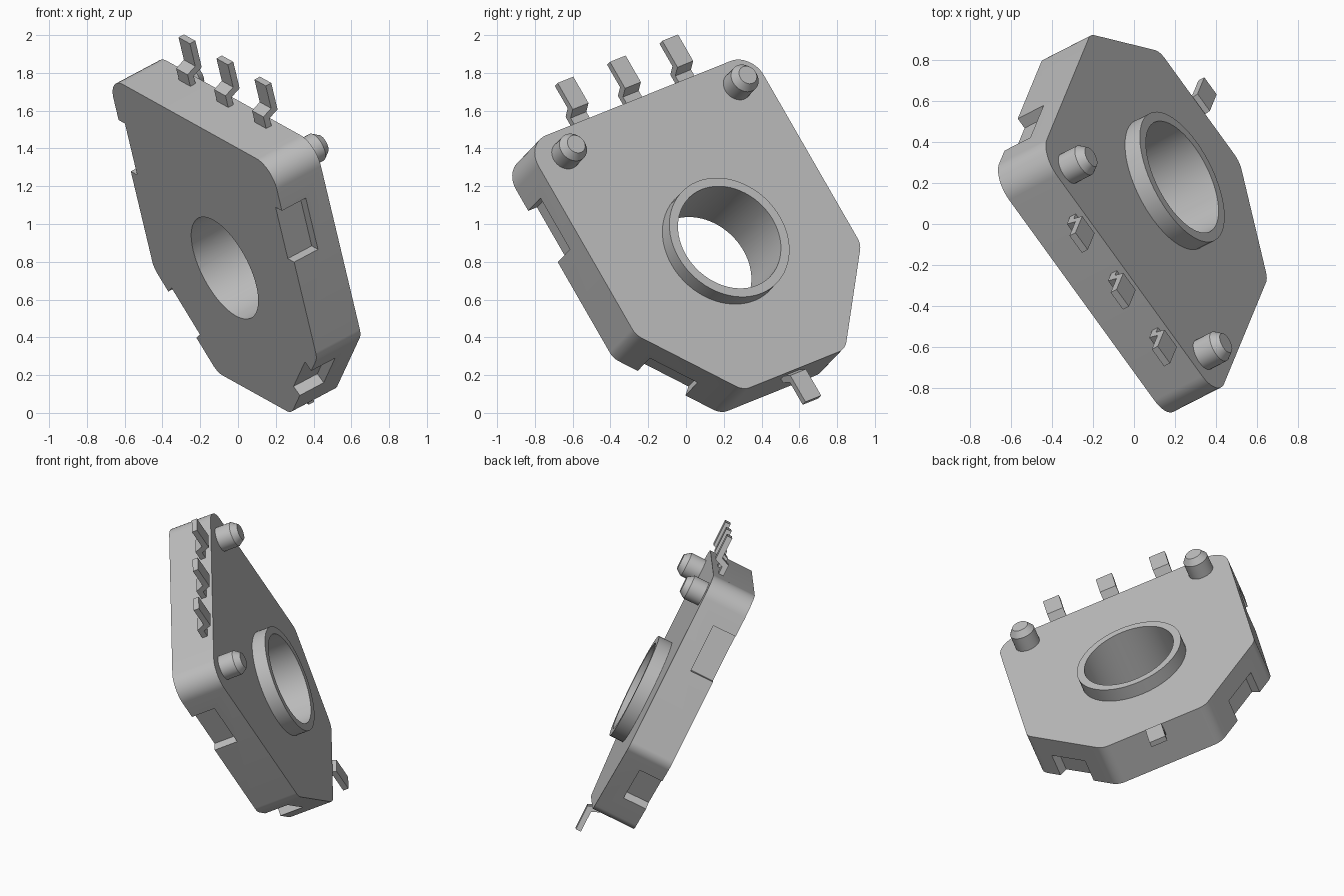
import bpy, bmesh
from math import radians, cos, sin, pi
from mathutils import Vector, Matrix

if "Cube" in bpy.data.objects:
    bpy.data.objects.remove(bpy.data.objects["Cube"], do_unlink=True)

# One grey for everything
grey = bpy.data.materials.new("plain_grey")
grey.use_nodes = True
colour = (0.52, 0.52, 0.52, 1)
grey.diffuse_color = colour
grey.node_tree.nodes["Principled BSDF"].inputs["Base Color"].default_value = colour

# Tilted frame: u along the pin row, v towards the pins, n out of the collar face
n = Vector((0.805, 0.411, 0.428)).normalized()
u = Vector((-0.56, 0.769, 0.309))
u = (u - n * u.dot(n)).normalized()
v = n.cross(u)
frame = Matrix.Translation((0.163, 0.193, 0.891)) @ Matrix((u, v, n)).transposed().to_4x4()

THICK, HOLE_R = 0.29, 0.299


def finish(name, bm):
    bmesh.ops.recalc_face_normals(bm, faces=bm.faces)
    mesh = bpy.data.meshes.new(name)
    bm.to_mesh(mesh)
    bm.free()
    mesh.materials.append(grey)
    obj = bpy.data.objects.new(name, mesh)
    bpy.context.collection.objects.link(obj)
    obj.matrix_world = frame
    return obj


def select_only(obj):
    bpy.ops.object.select_all(action='DESELECT')
    obj.select_set(True)
    bpy.context.view_layer.objects.active = obj


def smooth(obj):
    select_only(obj)
    bpy.ops.object.shade_smooth_by_angle(angle=radians(30))


def prism(name, points, sweep):
    bm = bmesh.new()
    face = bm.faces.new([bm.verts.new(p) for p in points])
    grown = bmesh.ops.extrude_face_region(bm, geom=[face])["geom"]
    bmesh.ops.translate(bm, vec=sweep, verts=[g for g in grown if isinstance(g, bmesh.types.BMVert)])
    return finish(name, bm)


def lathe(name, profile, centre=(0, 0), sides=64, closed=True):
    bm = bmesh.new()
    rings = [[bm.verts.new((centre[0] + r * cos(2 * pi * i / sides),
                            centre[1] + r * sin(2 * pi * i / sides), h))
              for i in range(sides)] for r, h in profile]
    pairs = list(zip(rings, rings[1:]))
    if closed:
        pairs.append((rings[-1], rings[0]))
    else:
        bm.faces.new(rings[0])
        bm.faces.new(rings[-1])
    for lower, upper in pairs:
        for i in range(sides):
            j = (i + 1) % sides
            bm.faces.new((lower[i], lower[j], upper[j], upper[i]))
    return finish(name, bm)


def rounded(corners, steps=10):
    # Replace each (a, b, radius) corner by an arc
    out = []
    for i, (a, b, r) in enumerate(corners):
        p = Vector((a, b))
        d0 = (Vector(corners[i - 1][:2]) - p).normalized()
        d1 = (Vector(corners[(i + 1) % len(corners)][:2]) - p).normalized()
        half = d0.angle(d1) / 2
        centre = p + (d0 + d1).normalized() * r / sin(half)
        start = p + d0 * r * cos(half) / sin(half) - centre
        end = p + d1 * r * cos(half) / sin(half) - centre
        for k in range(steps + 1):
            arm = start.lerp(end, k / steps).normalized() * r
            out.append((*(centre + arm), -THICK))
    return out


def cut(obj, cutter):
    mod = obj.modifiers.new("cut", 'BOOLEAN')
    mod.operation = 'DIFFERENCE'
    mod.solver = 'EXACT'
    mod.object = cutter
    select_only(obj)
    bpy.ops.object.modifier_apply(modifier=mod.name)
    bpy.data.objects.remove(cutter, do_unlink=True)


# Housing plate with two cut lower corners
right_half = [(0.35, -0.78, 0.1), (0.775, -0.28, 0.1), (0.775, 0.913, 0.14)]
left_half = [(-a, b, r) for a, b, r in reversed(right_half)]
housing = prism("housing", rounded(right_half + left_half), (0, 0, THICK))
cut(housing, lathe("hole_cutter", [(HOLE_R, -0.5), (HOLE_R, 0.2)], closed=False))


# Shallow notches on both sides and both lower corners
def notch(p, q, inward):
    p, q, inward = Vector(p), Vector(q), Vector(inward).normalized()
    corners = [p - inward * 0.1, q - inward * 0.1, q + inward * 0.06, p + inward * 0.06]
    cut(housing, prism("notch_cutter", [(*c, -0.4) for c in corners], (0, 0, 0.267)))


for s in (-1, 1):
    notch((s * 0.775, 0.32), (s * 0.775, 0.64), (-s, 0))
    notch((s * 0.678, -0.394), (s * 0.49, -0.615), (-s * 0.762, 0.648))
smooth(housing)

# Raised collar round the hole
smooth(lathe("collar", [(HOLE_R, -0.01), (0.349, -0.01), (0.349, 0.09), (HOLE_R, 0.09)]))

# Locating pegs with chamfered tips
for s, side in ((1, "left"), (-1, "right")):
    smooth(lathe(side + "_peg", [(0.08, -0.02), (0.08, 0.1), (0.052, 0.14)],
                 (-s * 0.59, 0.772), 32, False))

# Stepped contact pins: three on the top edge and one on the bottom edge
pin_profile = [(0.88, -0.075), (0.985, -0.075), (1.01, -0.018), (1.15, -0.018),
               (1.15, 0.018), (0.985, 0.018), (0.96, -0.04), (0.88, -0.04)]
WIDTH = 0.108


def pin(name, a, place):
    points = [(a - WIDTH / 2, place(b), h) for b, h in pin_profile]
    smooth(prism(name, points, (WIDTH, 0, 0)))


for i in (-1, 0, 1):
    pin("top_pin_" + str(i + 2), i * 0.36, lambda b: b)
pin("bottom_pin", 0, lambda b: 0.18 - b)
